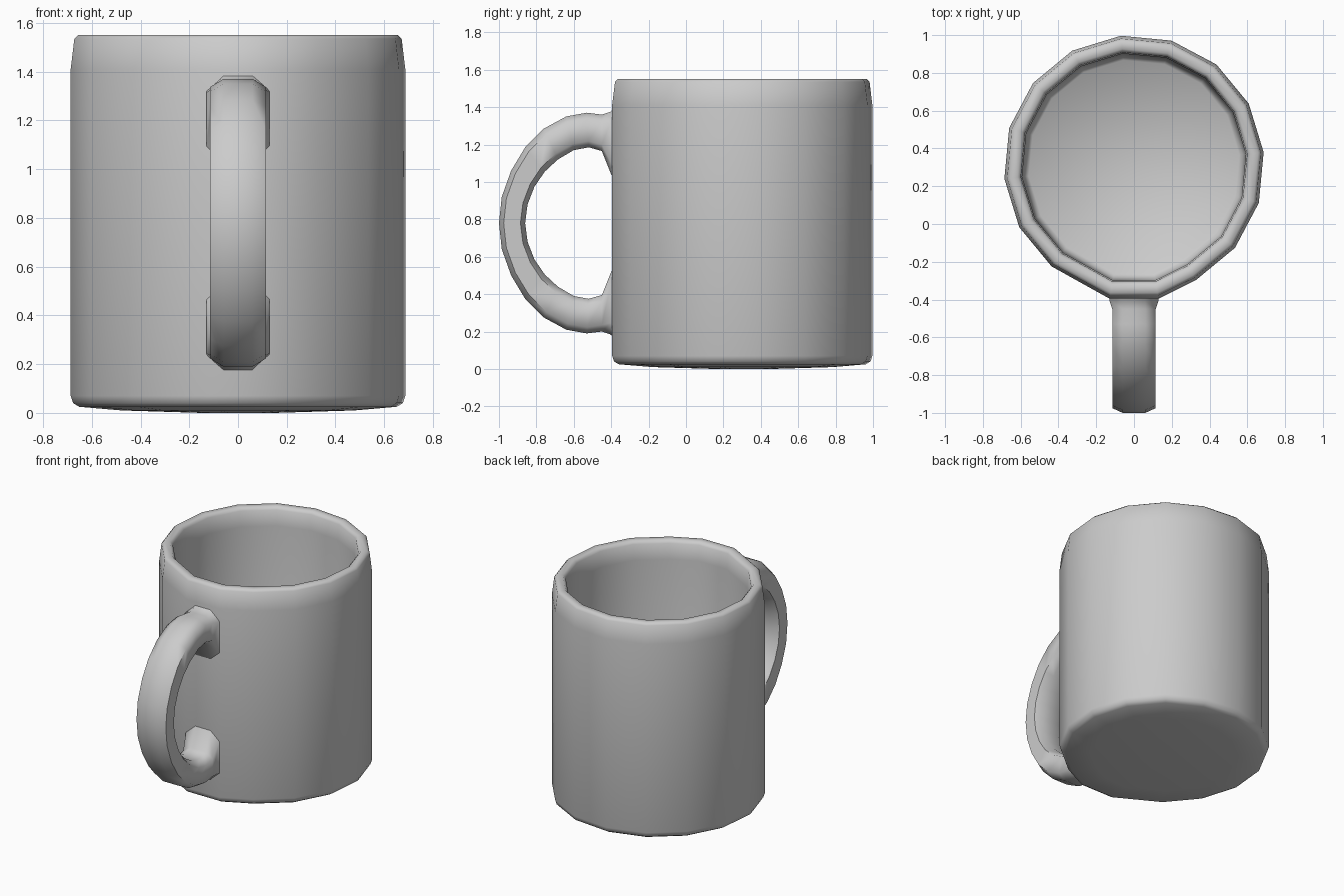
import bpy, bmesh
from math import cos, sin, radians

if "Cube" in bpy.data.objects:
    bpy.data.objects.remove(bpy.data.objects["Cube"])

CY = 0.31      # body axis in y
SIDES = 16


def direction(k):
    # two front corners are pulled square to carry the handle
    if k == 11:
        return -0.13 / 0.69, -0.705 / 0.69
    if k == 12:
        return 0.13 / 0.69, -0.705 / 0.69
    a = radians(5.8 + 22.5 * k)
    return cos(a), sin(a)


def loft(name, rings):
    """Skin closed rings of points and cap both ends."""
    bm = bmesh.new()
    loops = [[bm.verts.new(p) for p in ring] for ring in rings]
    n = len(loops[0])
    for a, b in zip(loops, loops[1:]):
        for i in range(n):
            j = (i + 1) % n
            bm.faces.new((a[i], a[j], b[j], b[i]))
    bm.faces.new(loops[0][::-1])
    bm.faces.new(loops[-1])
    bmesh.ops.recalc_face_normals(bm, faces=bm.faces)
    me = bpy.data.meshes.new(name)
    bm.to_mesh(me)
    bm.free()
    ob = bpy.data.objects.new(name, me)
    bpy.context.collection.objects.link(ob)
    bpy.ops.object.select_all(action='DESELECT')
    ob.select_set(True)
    bpy.context.view_layer.objects.active = ob
    bpy.ops.object.shade_smooth_by_angle(angle=radians(60))
    return ob


# Cup: radius/height profile from underside, up the wall, over the rim, to the floor
profile = [(0.15, 0.0), (0.48, 0.01), (0.655, 0.025), (0.68, 0.04), (0.69, 0.07),
           (0.69, 1.41), (0.675, 1.535), (0.66, 1.55), (0.62, 1.55), (0.602, 1.53),
           (0.595, 1.42), (0.59, 0.16), (0.58, 0.12), (0.56, 0.10)]
loft("cup_body", [[(r * direction(k)[0], CY + r * direction(k)[1], z)
                   for k in range(SIDES)] for r, z in profile])

# Handle: outer and inner (y, z) of each section, upper half, mirrored about z = 0.78
MID = 0.78
upper = [((-0.35, 1.42), (-0.35, 0.98)),
         ((-0.405, 1.375), (-0.40, 1.04)),
         ((-0.45, 1.36), (-0.45, 1.165)),
         ((-0.53, 1.37), (-0.52, 1.185)),
         ((-0.64, 1.35), (-0.60, 1.17)),
         ((-0.76, 1.285), (-0.685, 1.12)),
         ((-0.86, 1.185), (-0.755, 1.055)),
         ((-0.935, 1.06), (-0.81, 0.975)),
         ((-0.985, 0.92), (-0.847, 0.88)),
         ((-1.0, MID), (-0.86, MID))]
lower = [((o[0], 2 * MID - o[1]), (i[0], 2 * MID - i[1])) for o, i in upper[-2::-1]]


def section(o, i):
    w = 0.13 if o[0] > -0.42 else 0.115
    shape = [(-0.06, 0), (0.06, 0), (w, 0.18), (w, 0.82),
             (0.06, 1), (-0.06, 1), (-w, 0.82), (-w, 0.18)]
    return [(x, o[0] + (i[0] - o[0]) * t, o[1] + (i[1] - o[1]) * t) for x, t in shape]


loft("handle", [section(o, i) for o, i in upper + lower])
